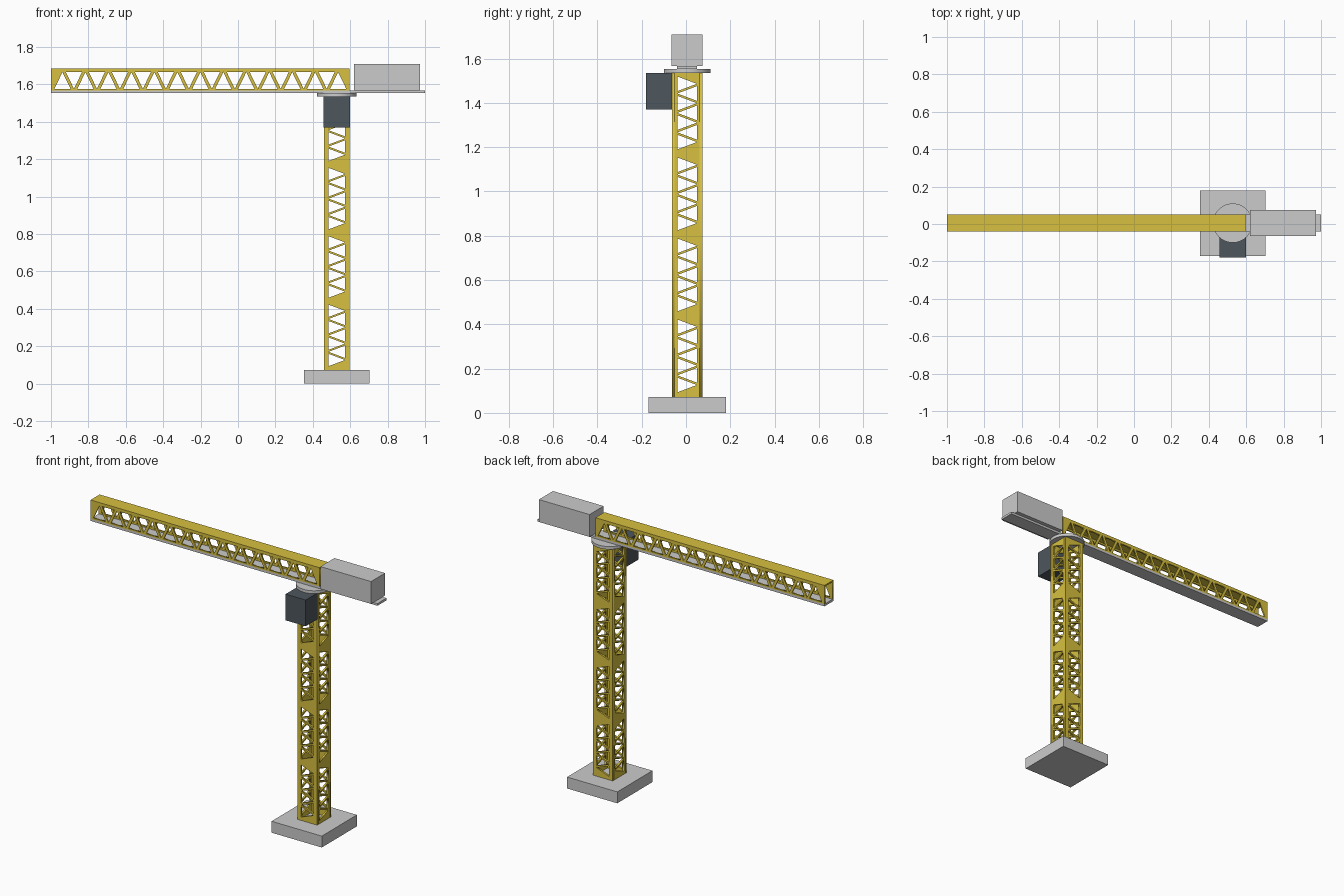
import bpy, bmesh
from mathutils import Matrix, Vector

if "Cube" in bpy.data.objects:
    bpy.data.objects.remove(bpy.data.objects["Cube"])


def material(name, rgb):
    m = bpy.data.materials.new(name)
    m.diffuse_color = (*rgb, 1)
    m.use_nodes = True
    m.node_tree.nodes["Principled BSDF"].inputs["Base Color"].default_value = m.diffuse_color
    return m


YELLOW = material("yellow_paint", (0.68, 0.53, 0.05))
DARK = material("dark_cab", (0.075, 0.095, 0.11))


def finish(name, bm, mat=None):
    bmesh.ops.remove_doubles(bm, verts=bm.verts, dist=1e-5)
    bmesh.ops.recalc_face_normals(bm, faces=bm.faces)
    me = bpy.data.meshes.new(name)
    bm.to_mesh(me)
    bm.free()
    if mat:
        me.materials.append(mat)
    ob = bpy.data.objects.new(name, me)
    bpy.context.collection.objects.link(ob)
    return ob


def box(name, x, y, z, mat=None):
    bm = bmesh.new()
    c = Vector((sum(x) / 2, sum(y) / 2, sum(z) / 2))
    s = (x[1] - x[0], y[1] - y[0], z[1] - z[0], 1)
    bmesh.ops.create_cube(bm, size=1, matrix=Matrix.Translation(c) @ Matrix.Diagonal(s))
    return finish(name, bm, mat)


def panel(name, loops, thick, origin, u, v):
    """Flat plate: first loop is the outline, the others are holes."""
    cu = bpy.data.curves.new(name, 'CURVE')
    cu.dimensions, cu.fill_mode, cu.extrude = '2D', 'BOTH', thick / 2
    for pts in loops:
        sp = cu.splines.new('POLY')
        sp.points.add(len(pts) - 1)
        for p, (a, b) in zip(sp.points, pts):
            p.co = (a, b, 0, 1)
        sp.use_cyclic_u = True
    tmp = bpy.data.objects.new(name + "_curve", cu)
    bpy.context.collection.objects.link(tmp)
    bpy.context.view_layer.update()
    dg = bpy.context.evaluated_depsgraph_get()
    me = bpy.data.meshes.new_from_object(tmp.evaluated_get(dg))
    bm = bmesh.new()
    bm.from_mesh(me)
    bpy.data.objects.remove(tmp)
    bpy.data.meshes.remove(me)
    u, v = Vector(u), Vector(v)
    m = Matrix((u, v, u.cross(v))).transposed().to_4x4()
    m.translation = Vector(origin)
    bm.transform(m)
    return finish(name, bm, YELLOW)


def zigzag(start, pitch, count, low, high, half):
    """Alternating triangles along a strip, (along, across) coordinates."""
    tris = []
    for i in range(2 * count - 1):
        c = start + pitch * (i + 1) / 2
        base, tip = (low, high) if i % 2 == 0 else (high, low)
        tris.append([(c - half, base), (c + half, base), (c, tip)])
    return tris


def rect(a, b):
    return [(0, 0), (a, 0), (a, b), (0, b)]


# Base slab
CX, CY = 0.528, 0.005
box("base_slab", (CX - .175, CX + .175), (CY - .175, CY + .175), (0, .072))

# Lattice tower: four walls, four sections each
Z0, Z1, W, T = 0.072, 1.535, 0.138, 0.012
SEC = (Z1 - Z0) / 4
holes = []
for s in range(4):
    tris = zigzag(Z0 + s * SEC + .010, (SEC - .015) / 4, 4, .025, W - .025, .033)
    holes += [[(b, a - Z0) for a, b in t] for t in tris]
for side, y in (("front", CY - W / 2 + T / 2), ("back", CY + W / 2 - T / 2)):
    panel("tower_wall_" + side, [rect(W, Z1 - Z0)] + holes, T,
          (CX - W / 2, y, Z0), (1, 0, 0), (0, 0, 1))
side_holes = [[(a - T, b) for a, b in t] for t in holes]
for side, x in (("left", CX - W / 2 + T / 2), ("right", CX + W / 2 - T / 2)):
    panel("tower_wall_" + side, [rect(W - 2 * T, Z1 - Z0)] + side_holes, T,
          (x, CY - W / 2 + T, Z0), (0, 1, 0), (0, 0, 1))

# Operator cab
box("cab", (CX - .07, CX + .07), (-.18, CY - W / 2), (1.37, 1.535), DARK)

# Slewing disc
bm = bmesh.new()
bmesh.ops.create_cone(bm, cap_ends=True, segments=48, radius1=.105, radius2=.105,
                      depth=.018, matrix=Matrix.Translation((CX, CY, 1.544)))
disc = finish("slewing_disc", bm)
bpy.context.view_layer.objects.active = disc
disc.select_set(True)
bpy.ops.object.shade_smooth_by_angle()

# Deck beam under jib and counterweight
box("deck_beam", (-1, 1), (CY - .045, CY + .045), (1.553, 1.567))

# Jib: lattice sides and solid top
JX, JZ, JH, JT = -1.0, 1.567, 0.118, 0.009
JL = 1.597
jib = [rect(JL, JH - JT)] + zigzag(0, JL / 13, 13, .009, JH - .02, .043)
for side, y in (("front", CY - .045 + JT / 2), ("back", CY + .045 - JT / 2)):
    panel("jib_side_" + side, jib, JT, (JX, y, JZ), (1, 0, 0), (0, 0, 1))
box("jib_top", (JX, JX + JL), (CY - .045, CY + .045), (JZ + JH - JT, JZ + JH), YELLOW)

# Counterweight
box("counterweight", (.62, .973), (CY - .07, CY + .07), (1.567, 1.708))
